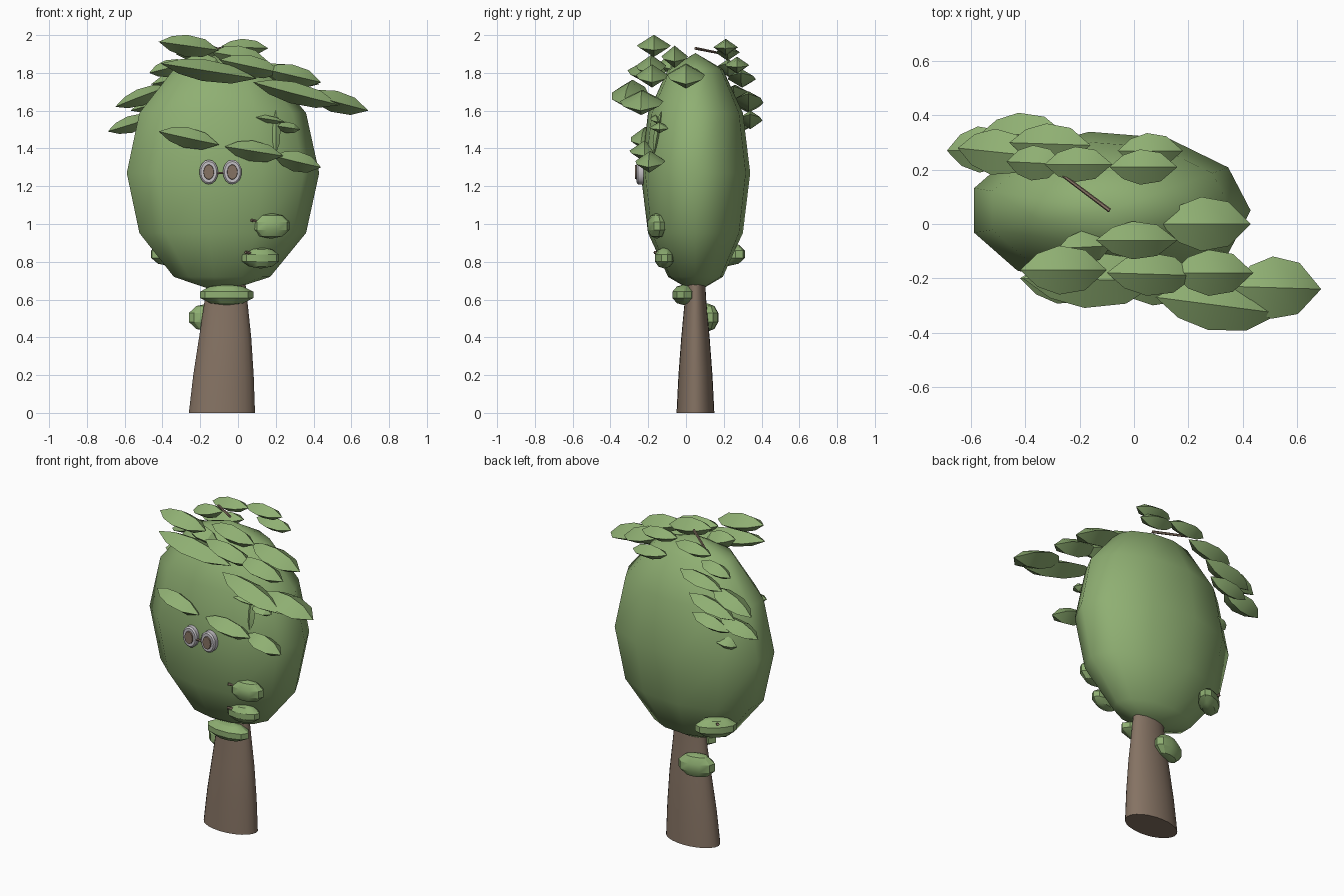
import bpy, bmesh, math
from mathutils import Vector, Matrix


def material(name, rgb):
    m = bpy.data.materials.new(name)
    m.diffuse_color = (*rgb, 1)
    return m


GREEN = material("leaf green", (0.275, 0.43, 0.17))
BROWN = material("bark brown", (0.235, 0.17, 0.125))
WHITE = material("eye white", (0.55, 0.53, 0.56))


def lathe(name, rings, segments, mat, matrix=Matrix(), angle=35):
    """Skin elliptical rings (x, y, z, rx, ry); zero radius makes a pole."""
    bm = bmesh.new()
    loops = []
    for x, y, z, rx, ry in rings:
        n = segments if rx > 0 else 1
        loops.append([bm.verts.new((x + rx * math.cos(math.tau * i / segments),
                                    y + ry * math.sin(math.tau * i / segments), z))
                      for i in range(n)])
    for a, b in zip(loops, loops[1:]):
        for i in range(segments):
            j = (i + 1) % segments
            if len(a) == 1:
                bm.faces.new((a[0], b[j], b[i]))
            elif len(b) == 1:
                bm.faces.new((a[i], a[j], b[0]))
            else:
                bm.faces.new((a[i], a[j], b[j], b[i]))
    for loop in (loops[0], loops[-1]):
        if len(loop) > 1:
            bm.faces.new(loop)
    bmesh.ops.recalc_face_normals(bm, faces=bm.faces)
    mesh = bpy.data.meshes.new(name)
    bm.to_mesh(mesh)
    bm.free()
    mesh.materials.append(mat)
    ob = bpy.data.objects.new(name, mesh)
    ob.matrix_world = matrix
    bpy.context.collection.objects.link(ob)
    bpy.ops.object.select_all(action='DESELECT')
    ob.select_set(True)
    bpy.context.view_layer.objects.active = ob
    bpy.ops.object.shade_smooth_by_angle(angle=math.radians(angle))
    return ob


def ball_rings(c, r, steps):
    """Ring list of an ellipsoid."""
    out = []
    for k in range(steps + 1):
        t = math.pi * k / steps
        s = math.sin(t) if 0 < k < steps else 0
        out.append((c[0], c[1], c[2] - r[2] * math.cos(t), r[0] * s, r[1] * s))
    return out


def along(p, q):
    """Matrix with local z from p to q and local y as near to up as possible."""
    p, q = Vector(p), Vector(q)
    z = (q - p).normalized()
    up = Vector((0, 0, 1)) if abs(z.z) < 0.9 else Vector((0, -1, 0))
    x = up.cross(z).normalized()
    y = z.cross(x)
    m = Matrix((x, y, z)).transposed().to_4x4()
    m.translation = p
    return m, (q - p).length


def leaf(name, p, q, width, thick=0.1):
    """Pointed leaf with a diamond section, ridged above and below."""
    m, n = along(p, q)
    shape = [(0, 0), (0.2, 0.68), (0.45, 1), (0.75, 0.82), (1, 0)]
    rings = [(0, 0, t * n, s * width / 2, s * thick / 2) for t, s in shape]
    lathe(name, rings, 4, GREEN, m, 25)


def stick(name, p, q, r):
    m, n = along(p, q)
    lathe(name, [(0, 0, 0, r, r), (0, 0, n, r * 0.8, r * 0.8)], 6, BROWN, m)


# Trunk, slightly flared and oval
lathe("trunk", [(-0.085, 0.05, 0.0, 0.175, 0.1), (-0.077, 0.05, 0.2, 0.16, 0.09),
                (-0.068, 0.05, 0.4, 0.138, 0.075), (-0.064, 0.05, 0.58, 0.115, 0.058),
                (-0.064, 0.05, 0.72, 0.1, 0.05)], 24, BROWN)

# Crown
lathe("crown", ball_rings((-0.09, 0.05, 1.27), (0.52, 0.293, 0.635), 6), 11, GREEN, angle=60)

# Leaves on the top and front of the crown
front_leaves = [
    ((-0.42, -0.17, 1.965), (-0.10, -0.17, 1.92), 0.18),
    ((-0.41, -0.20, 1.85), (0.10, -0.21, 1.77), 0.21),
    ((-0.10, -0.18, 1.87), (0.23, -0.19, 1.80), 0.16),
    ((-0.14, -0.06, 1.91), (0.16, -0.06, 1.86), 0.14),
    ((0.08, -0.27, 1.75), (0.54, -0.33, 1.63), 0.19),
    ((0.36, -0.23, 1.69), (0.69, -0.24, 1.60), 0.23),
    ((0.14, -0.18, 1.82), (0.44, -0.18, 1.75), 0.17),
    ((0.10, 0.00, 1.83), (0.43, 0.00, 1.74), 0.20),
    ((-0.28, -0.09, 1.87), (-0.08, -0.08, 1.82), 0.12),
]
for p, q, w in front_leaves:
    leaf("front_leaf", p, q, w, 0.115)

# Leaves hanging over the back and left
back_leaves = [
    ((-0.09, 0.21, 1.94), (0.16, 0.21, 1.93), 0.13),
    ((-0.33, 0.22, 1.90), (-0.08, 0.22, 1.92), 0.13),
    ((-0.06, 0.27, 1.85), (0.18, 0.27, 1.83), 0.13),
    ((-0.47, 0.23, 1.80), (-0.26, 0.22, 1.85), 0.13),
    ((-0.46, 0.30, 1.74), (-0.16, 0.29, 1.80), 0.15),
    ((-0.65, 0.28, 1.62), (-0.36, 0.25, 1.73), 0.17),
    ((-0.57, 0.33, 1.60), (-0.25, 0.33, 1.69), 0.16),
    ((-0.69, 0.27, 1.49), (-0.43, 0.28, 1.57), 0.17),
    ((-0.54, 0.34, 1.52), (-0.28, 0.34, 1.58), 0.13),
    ((-0.50, 0.21, 1.37), (-0.36, 0.24, 1.40), 0.09),
]
for p, q, w in back_leaves:
    leaf("back_leaf", p, q, w, 0.09)

# Brow leaves and small leaves on the face
leaf("brow_leaf", (-0.42, -0.20, 1.49), (-0.10, -0.24, 1.42), 0.15, 0.11)
leaf("brow_leaf", (-0.07, -0.22, 1.41), (0.24, -0.22, 1.36), 0.16, 0.11)
leaf("brow_leaf", (0.19, -0.18, 1.36), (0.44, -0.20, 1.30), 0.16, 0.11)
leaf("small_leaf", (0.06, -0.17, 1.57), (0.25, -0.15, 1.54), 0.06, 0.04)
leaf("small_leaf", (0.20, -0.14, 1.52), (0.33, -0.14, 1.50), 0.11, 0.06)
leaf("hanging_leaf", (0.20, -0.13, 1.60), (0.20, -0.17, 1.37), 0.05, 0.04)

# Rounded tufts: centre, radii, turn about z
tufts = [
    ((0.175, -0.155, 0.99), (0.105, 0.05, 0.068), 10),
    ((0.12, -0.115, 0.82), (0.105, 0.05, 0.056), 10),
    ((-0.06, -0.01, 0.625), (0.148, 0.068, 0.055), 0),
    ((-0.155, 0.115, 0.505), (0.115, 0.055, 0.075), 15),
    ((-0.365, 0.225, 0.84), (0.125, 0.06, 0.062), 40),
]
for c, r, turn in tufts:
    m = Matrix.Translation(c) @ Matrix.Rotation(math.radians(turn), 4, 'Z')
    lathe("tuft", ball_rings((0, 0, 0), r, 5), 10, GREEN, m, 30)

# Twig on top and tuft stems
stick("twig", (-0.09, 0.05, 1.93), (-0.29, 0.20, 1.90), 0.008)
stick("stem", (0.07, -0.20, 1.02), (0.12, -0.17, 1.01), 0.008)
stick("stem", (0.04, -0.165, 0.85), (0.09, -0.13, 0.84), 0.009)
stick("stem", (-0.41, 0.27, 0.885), (-0.38, 0.24, 0.87), 0.009)

# Eyes: pale disc with a brown oval, joined by a small bridge
for x in (-0.155, -0.03):
    face = Matrix.Translation((x, -0.225, 1.275)) @ Matrix.Rotation(math.pi / 2, 4, 'X')
    lathe("eye_white", [(0, 0, 0, 0.05, 0.065), (0, 0, 0.028, 0.05, 0.065),
                        (0, 0, 0.036, 0.042, 0.056)], 16, WHITE, face)
    lathe("iris", [(0, 0, 0.03, 0.029, 0.041), (0, 0, 0.044, 0.027, 0.038)], 14, BROWN, face)
stick("eye_bridge", (-0.11, -0.25, 1.27), (-0.075, -0.25, 1.27), 0.008)
